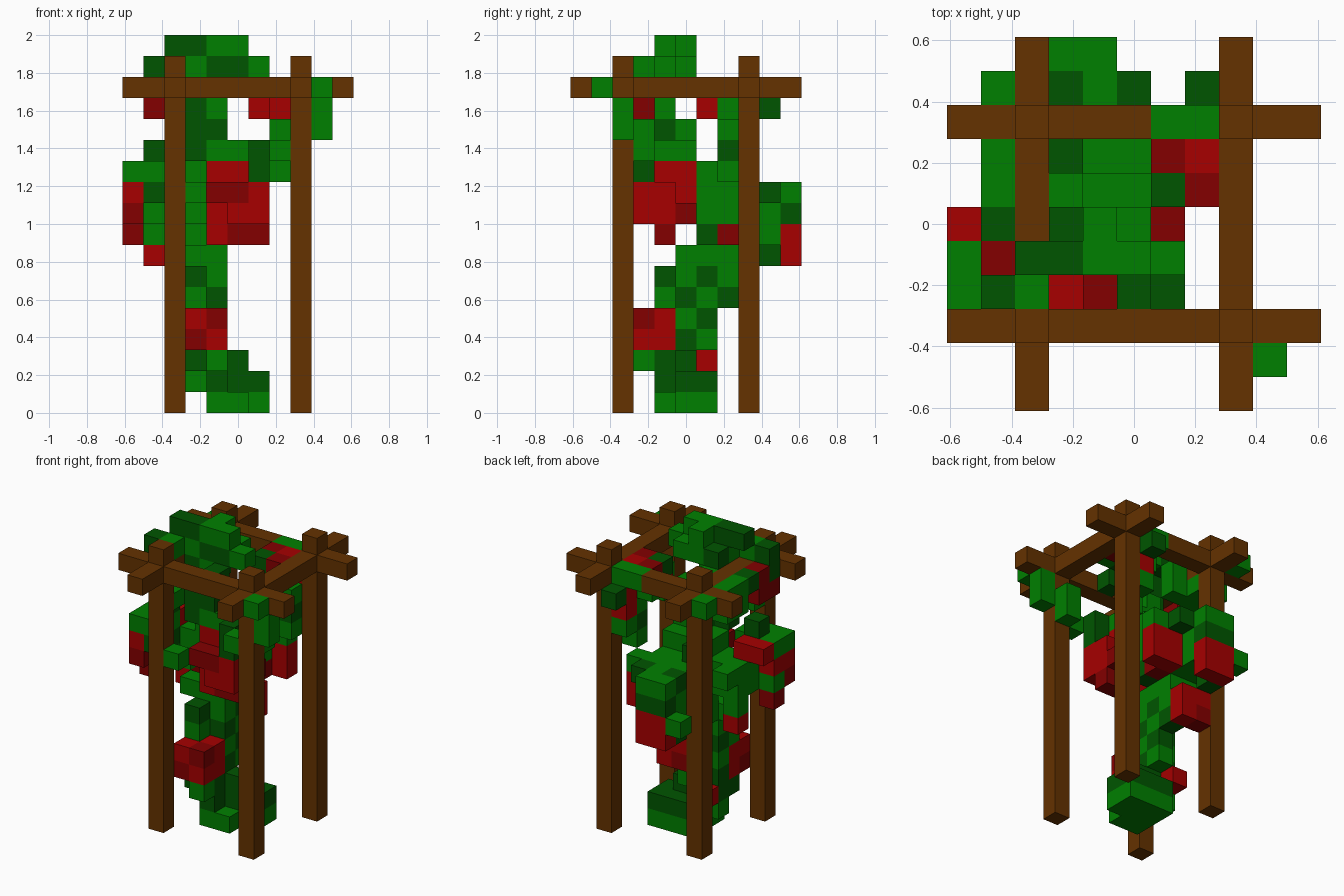
import bpy
import bmesh
from mathutils import Vector

UNIT = 1 / 9          # edge of one block
MIDDLE = 5            # block column on the centre line

start_cube = bpy.data.objects.get("Cube")
if start_cube:
    bpy.data.objects.remove(start_cube, do_unlink=True)


def material(name, colour):
    mat = bpy.data.materials.new(name)
    mat.use_nodes = True
    rgba = (*colour, 1)
    mat.diffuse_color = rgba
    mat.node_tree.nodes["Principled BSDF"].inputs["Base Color"].default_value = rgba
    return mat


WOOD, LEAF, SHADE, RED, DEEP = range(5)
MATERIALS = [
    material("brown wood", (0.129, 0.032, 0.0)),
    material("green leaf", (0.0, 0.216, 0.0)),
    material("dark green leaf", (0.0, 0.091, 0.0)),
    material("red flower", (0.385, 0.0, 0.0)),
    material("dark red flower", (0.23, 0.0, 0.0)),
]

blocks = {}           # grid cell -> (part name, colour)


def span(value):
    first, last = value if isinstance(value, tuple) else (value, value)
    return range(first, last + 1)


def fill(part, colour, xs, ys, zs):
    for x in span(xs):
        for y in span(ys):
            for z in span(zs):
                blocks[x, y, z] = (part, colour)


def fill_all(part, *boxes):
    for box in boxes:
        fill(part, *box)


# Wooden frame: crossing beams and four posts
for side, label in ((2, "first"), (8, "second")):
    fill(label + "_cross_beam", WOOD, (0, 10), side, 15)
    fill(label + "_long_beam", WOOD, side, (0, 10), 15)
for x, side in ((2, "right"), (8, "left")):
    for y, end in ((2, "front"), (8, "back")):
        fill(end + "_" + side + "_post", WOOD, x, y, (0, 16))

# Root of the vine
fill_all("vine_root",
         (LEAF, (4, 6), (5, 6), 0),
         (LEAF, (4, 5), 4, 0),
         (SHADE, (4, 6), (5, 6), 1),
         (SHADE, 4, 4, 1),
         (LEAF, 3, 5, 1),
         (SHADE, (3, 4), (4, 5), 2),
         (SHADE, 5, 5, 2),
         (LEAF, 4, 3, 2))

# Climbing stem
fill_all("vine_stem",
         (SHADE, (3, 4), 5, 3),
         (LEAF, 4, 6, 3),
         (LEAF, (3, 4), 5, 4),
         (SHADE, 4, 6, 4),
         (LEAF, 3, 4, 5),
         (SHADE, 3, 4, 6),
         (SHADE, (3, 4), 5, 5),
         (LEAF, 4, 6, 5),
         (SHADE, 4, 7, 5),
         (LEAF, (3, 4), 5, 6),
         (SHADE, 4, 6, 6),
         (LEAF, 4, 7, 6),
         (LEAF, (3, 4), (5, 7), 7),
         (LEAF, 2, 5, 7),
         (LEAF, (3, 4), 6, 8),
         (SHADE, 5, 6, 8))

# Bushy middle and the clump behind it
fill_all("middle_leaves",
         (LEAF, (3, 5), (6, 7), (9, 10)),
         (LEAF, (3, 5), 6, 11),
         (LEAF, 3, 5, (9, 11)),
         (LEAF, 2, (5, 6), (9, 10)),
         (SHADE, 3, 7, 11),
         (LEAF, 3, 2, 10),
         (SHADE, 6, 3, (11, 12)))
fill_all("back_leaves",
         (LEAF, (3, 5), 8, (8, 10)),
         (LEAF, (3, 4), 9, (8, 9)),
         (SHADE, 3, 9, 7),
         (SHADE, 3, 9, 10),
         (LEAF, 4, 9, 10),
         (SHADE, 5, 9, 10),
         (LEAF, (3, 4), 10, 10),
         (SHADE, (3, 4), 10, 9),
         (LEAF, 2, 10, 8),
         (LEAF, 6, 8, 10))

# Leaves on the right side
fill_all("side_leaves",
         (LEAF, 1, (3, 4), 11),
         (SHADE, 1, (3, 4), 10),
         (LEAF, 1, 5, 10),
         (LEAF, 1, (4, 6), 9),
         (LEAF, 1, 6, 8),
         (SHADE, 1, 4, 12),
         (LEAF, 1, (6, 7), 10),
         (LEAF, 0, (3, 4), 11),
         (LEAF, 0, 4, 9))

# Upper stem and the crown over the beams
fill_all("upper_stem",
         (SHADE, 3, 4, (12, 15)),
         (LEAF, 4, 4, 14),
         (SHADE, 4, 4, 13),
         (LEAF, 4, 5, 13),
         (LEAF, 2, 3, 13),
         (LEAF, (4, 5), (4, 5), 12),
         (LEAF, 4, 4, 15))
fill_all("crown_leaves",
         (LEAF, 2, 3, 16),
         (LEAF, 3, 4, 16),
         (SHADE, (4, 5), 4, 16),
         (LEAF, 6, 4, 16),
         (SHADE, 3, 5, 16),
         (LEAF, (4, 5), 5, 16),
         (SHADE, (2, 3), 4, 17),
         (LEAF, (4, 5), 4, 17),
         (LEAF, 4, 5, 17),
         (SHADE, 5, 3, 15),
         (SHADE, 1, 3, (15, 16)),
         (SHADE, 1, 5, 15),
         (LEAF, 1, (6, 7), (14, 15)),
         (LEAF, 2, (6, 7), 14),
         (LEAF, 3, 6, (14, 15)),
         (LEAF, 1, 9, 15))

# Leaves hanging from the left corners
fill_all("front_hanging_leaves",
         (LEAF, 9, 1, 15),
         (LEAF, 9, 2, (13, 14)),
         (LEAF, 8, 3, (12, 13)),
         (LEAF, 7, 2, 12))
fill_all("back_hanging_leaves",
         (LEAF, (6, 7), 8, 15),
         (LEAF, 7, 7, (11, 13)),
         (SHADE, 7, 7, 12),
         (LEAF, 6, 7, 14),
         (LEAF, 7, 8, 12),
         (SHADE, 7, 9, 14),
         (SHADE, 6, 6, 15))

# Flowers
fill_all("low_front_flower",
         (RED, (3, 4), (3, 4), (3, 4)),
         (DEEP, 3, 3, 3),
         (DEEP, 4, 3, 4))
fill_all("root_flower", (RED, 3, 6, 2))
fill_all("low_back_flower",
         (RED, (3, 4), 8, (5, 6)),
         (DEEP, 3, 8, 5))
fill_all("front_flower",
         (RED, (4, 5), 4, 11),
         (RED, 5, 5, 11),
         (RED, (4, 6), 4, (9, 10)),
         (RED, (5, 6), 3, 9),
         (DEEP, (4, 5), 3, 10),
         (RED, 6, 3, 10),
         (RED, 5, 5, (9, 10)),
         (DEEP, 6, 5, 9),
         (DEEP, (5, 6), 4, 8),
         (RED, 4, 4, 8))
fill_all("back_flower", (RED, (3, 4), 10, (7, 8)))
fill_all("back_left_flower",
         (RED, (5, 6), 8, (8, 9)),
         (DEEP, 5, 7, 8))
fill_all("side_flower",
         (RED, (0, 1), 5, 11),
         (RED, 0, (3, 4), 10),
         (DEEP, 0, 3, 9),
         (DEEP, 0, 4, 8),
         (RED, 1, 6, 7))
fill_all("upper_right_flower",
         (DEEP, 1, (3, 4), 14),
         (DEEP, 1, 4, 15))
fill_all("upper_left_flower",
         (RED, 7, 7, 15),
         (DEEP, 6, 7, 15),
         (DEEP, 7, 6, 15),
         (RED, 6, 6, 14),
         (RED, 7, 8, (13, 14)))


def build(part):
    """Join the cells of one part, keeping only faces open to the air."""
    bm = bmesh.new()
    for cell, (owner, colour) in blocks.items():
        if owner != part:
            continue
        corner = Vector(cell)
        centre = Vector((corner.x - MIDDLE, corner.y - MIDDLE, corner.z + 0.5)) * UNIT
        made = bmesh.ops.create_cube(bm, size=UNIT)
        bmesh.ops.translate(bm, vec=centre, verts=made["verts"])
        for face in {f for v in made["verts"] for f in v.link_faces}:
            face.material_index = colour
            outward = face.calc_center_median() - centre
            beside = tuple(round(c + 2 * d / UNIT) for c, d in zip(cell, outward))
            if beside in blocks:
                bm.faces.remove(face)
    bmesh.ops.remove_doubles(bm, verts=bm.verts, dist=UNIT / 100)
    mesh = bpy.data.meshes.new(part)
    bm.to_mesh(mesh)
    bm.free()
    for mat in MATERIALS:
        mesh.materials.append(mat)
    bpy.context.collection.objects.link(bpy.data.objects.new(part, mesh))


for part_name in sorted({owner for owner, _ in blocks.values()}):
    build(part_name)
